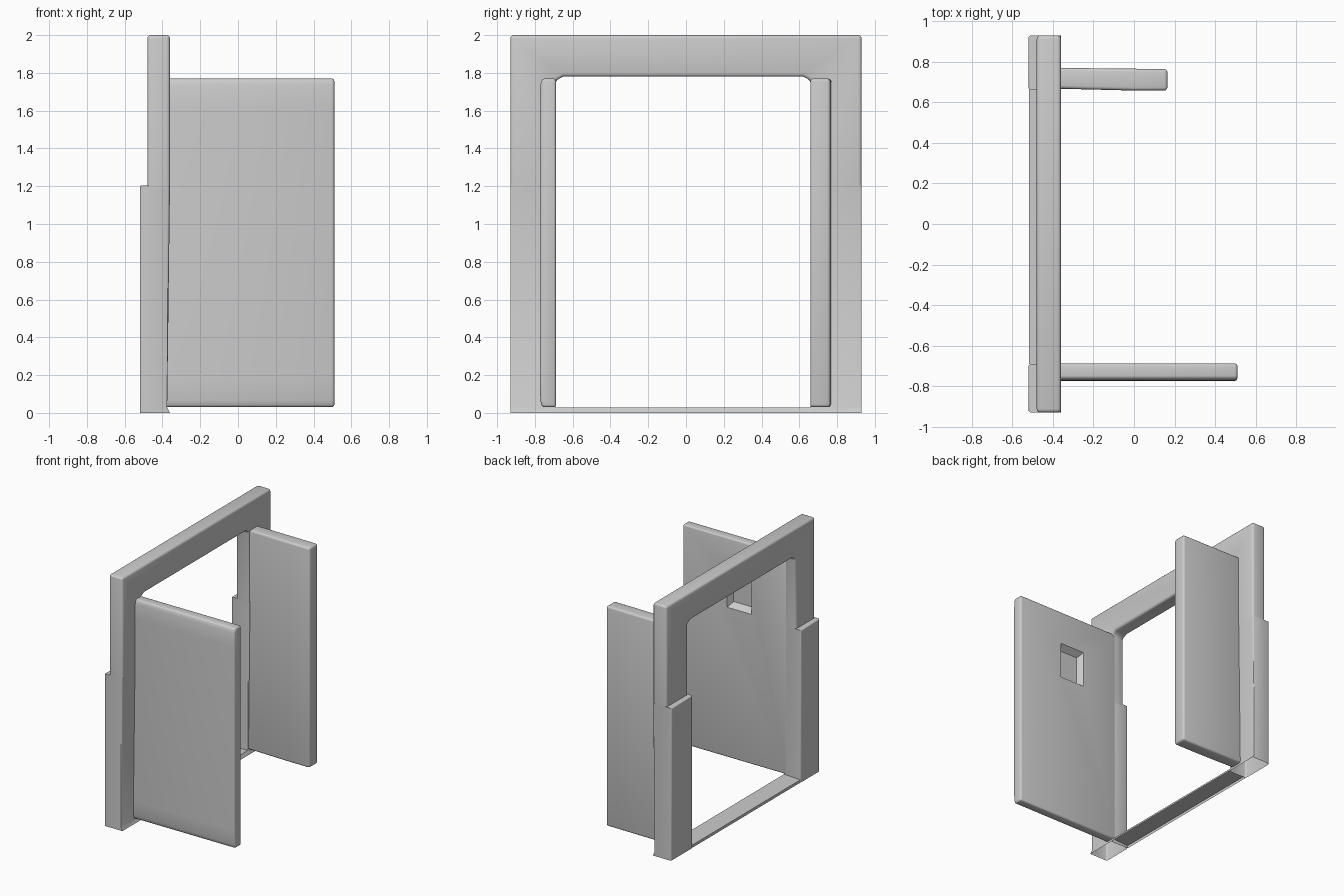
import bpy, bmesh, math
from mathutils import Vector

if "Cube" in bpy.data.objects:
    bpy.data.objects.remove(bpy.data.objects["Cube"])

def prism(bm, pts, axis, a, b):
    """Extrude a 2D outline along x (pts = y,z), y (pts = x,z) or z (pts = x,y)."""
    def at(p, t):
        return {'x': (t, p[0], p[1]), 'y': (p[0], t, p[1]), 'z': (p[0], p[1], t)}[axis]
    f = bm.faces.new([bm.verts.new(at(p, a)) for p in pts])
    ext = bmesh.ops.extrude_face_region(bm, geom=[f], use_keep_orig=True)
    d = Vector(at((0, 0), b - a))
    bmesh.ops.translate(bm, vec=d, verts=[v for v in ext['geom'] if isinstance(v, bmesh.types.BMVert)])
    bmesh.ops.recalc_face_normals(bm, faces=bm.faces)

def bevel(bm, width, test=lambda e: True, seg=3):
    edges = [e for e in bm.edges if e.is_manifold and e.calc_face_angle(0) > math.radians(35) and test(e)]
    bmesh.ops.bevel(bm, geom=edges, offset=width, segments=seg, profile=0.5, affect='EDGES')

def open_at(bm, z):
    """Remove the horizontal faces lying at height z."""
    faces = [f for f in bm.faces if all(abs(v.co.z - z) < 1e-4 for v in f.verts)]
    bmesh.ops.delete(bm, geom=faces, context='FACES')

def finish(bm, name):
    me = bpy.data.meshes.new(name)
    bm.to_mesh(me)
    bm.free()
    ob = bpy.data.objects.new(name, me)
    bpy.context.collection.objects.link(ob)
    smooth(ob)
    return ob

def smooth(ob):
    bpy.ops.object.select_all(action='DESELECT')
    ob.select_set(True)
    bpy.context.view_layer.objects.active = ob
    bpy.ops.object.shade_smooth_by_angle(angle=math.radians(40))

# Upper frame: upside-down U, ending inside the lower casings
bm = bmesh.new()
prism(bm, [(-.93, 1.19), (-.93, 2), (.93, 2), (.93, 1.19), (.66, 1.19), (.66, 1.76),
           (.62, 1.78), (-.65, 1.78), (-.69, 1.76), (-.69, 1.19)], 'x', -.48, -.36)
open_at(bm, 1.19)
bevel(bm, .018)
finish(bm, "upper_frame")

# Lower casings: thicker hollow posts with a tapered front and flared foot
foot = [(-.375, .03), (-.36, 0)]
for name, y0, y1 in (("front_casing", -.93, -.69), ("back_casing", .66, .93)):
    bm = bmesh.new()
    prism(bm, [(-.52, 0), (-.52, 1.205), (-.36, 1.205)] + foot, 'y', y0, y1)
    open_at(bm, 0)
    bevel(bm, .012, lambda e: abs(e.verts[0].co.z - e.verts[1].co.z) > .5
          or all(v.co.x < -.5 and v.co.z > 1.1 for v in e.verts))
    finish(bm, name)

# Threshold: thin cover strip, open underneath
bm = bmesh.new()
prism(bm, [(-.518, 0), (-.518, .022), (-.375, .028), (-.36, 0)], 'y', -.69, .66)
open_at(bm, 0)
finish(bm, "threshold")

# Long door leaf with softly curved top and bottom on its outer face
bm = bmesh.new()
prism(bm, [(-.688, .03), (-.688, 1.77), (-.762, 1.77), (-.771, 1.735), (-.774, 1.62),
           (-.774, .18), (-.771, .065), (-.762, .03)], 'x', -.4, .51)
bevel(bm, .014)
long_door = finish(bm, "long_door")

# Tapered handle recess on the inner face of the long door
bm = bmesh.new()
bmesh.ops.create_cube(bm, size=1)
for v in bm.verts:
    k = 1.06 if v.co.y > 0 else .78
    v.co = Vector((.015 + v.co.x * .21 * k, -.68 if v.co.y > 0 else -.735, 1.36 + v.co.z * .28 * k))
cutter = finish(bm, "recess_cutter")
cutter.hide_render = True
mod = long_door.modifiers.new("recess", 'BOOLEAN')
mod.operation, mod.solver, mod.object = 'DIFFERENCE', 'EXACT', cutter
bpy.context.view_layer.objects.active = long_door
bpy.ops.object.modifier_move_to_index(modifier="recess", index=0)
bpy.ops.object.modifier_apply(modifier="recess")
bpy.data.objects.remove(cutter)
smooth(long_door)

# Short door leaf, slightly skewed
bm = bmesh.new()
prism(bm, [(-.4, .668), (0, .658), (.165, .658), (.165, .764), (-.4, .77)], 'z', .03, 1.77)
bevel(bm, .016)
finish(bm, "short_door")
